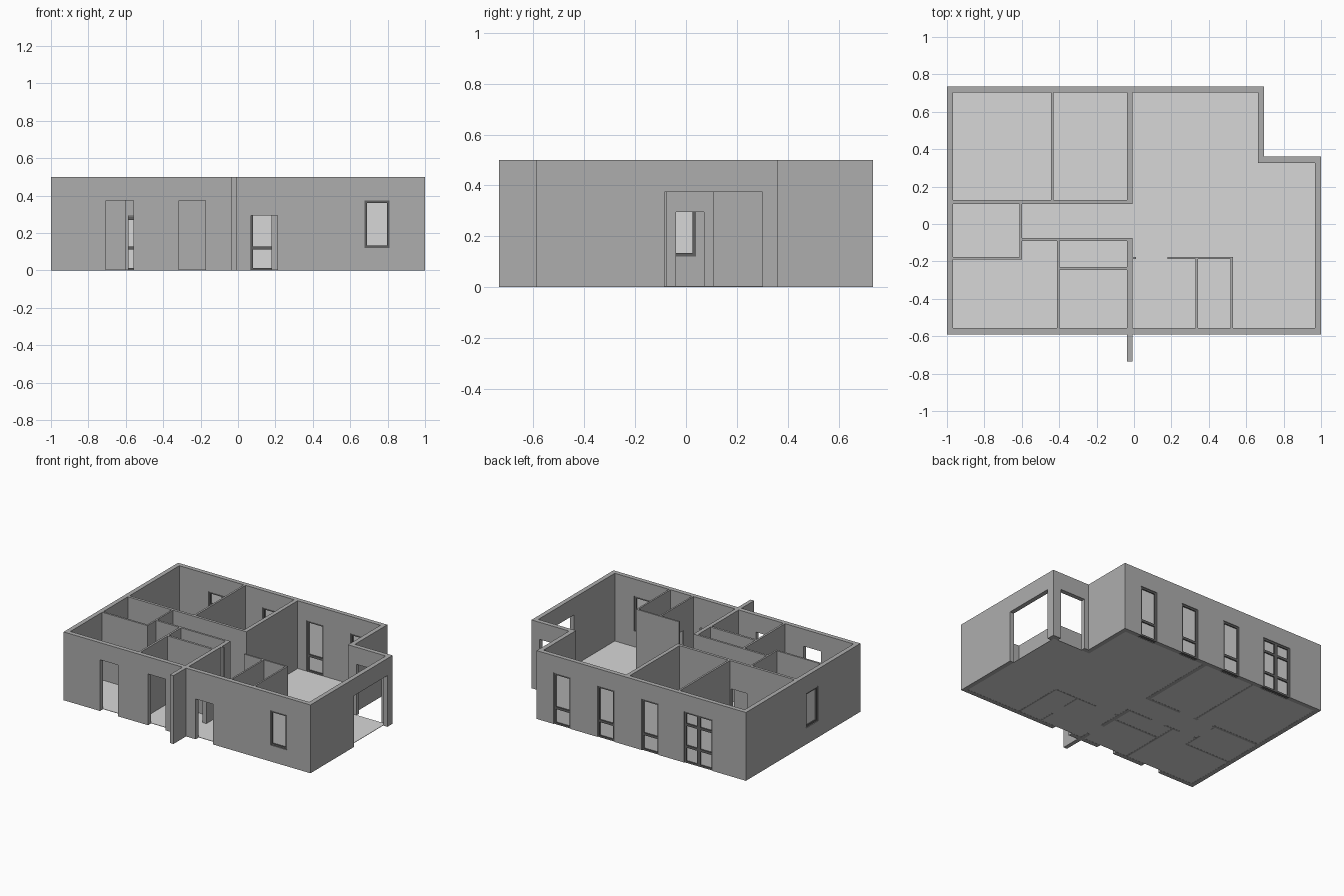
import bpy, bmesh
from mathutils import Vector

if "Cube" in bpy.data.objects:
    bpy.data.objects.remove(bpy.data.objects["Cube"])

H = 0.5          # wall height
DOOR, TALL = 0.295, 0.375


def material(name, v):
    m = bpy.data.materials.new(name)
    m.diffuse_color = (v, v, v, 1)
    m.use_nodes = True
    m.node_tree.nodes["Principled BSDF"].inputs["Base Color"].default_value = m.diffuse_color
    return m


WALL = material("wall grey", 0.42)
PALE = material("pale grey", 0.68)
DARK = material("frame dark grey", 0.12)


def add_box(bm, x0, x1, y0, y1, z0, z1):
    vs = bmesh.ops.create_cube(bm, size=1)["verts"]
    for v in vs:
        v.co = Vector(((x0 + x1) / 2 + v.co.x * (x1 - x0),
                       (y0 + y1) / 2 + v.co.y * (y1 - y0),
                       (z0 + z1) / 2 + v.co.z * (z1 - z0)))


def finish(bm, name, mat=None):
    bmesh.ops.recalc_face_normals(bm, faces=bm.faces)
    me = bpy.data.meshes.new(name)
    bm.to_mesh(me)
    bm.free()
    ob = bpy.data.objects.new(name, me)
    bpy.context.collection.objects.link(ob)
    if mat:
        me.materials.append(mat)
    return ob


def boxes(name, mat, items):
    bm = bmesh.new()
    for b in items:
        add_box(bm, *b)
    return finish(bm, name, mat)


def cut(ob, items):
    """Cut box openings out of a wall."""
    cutter = boxes("opening_cutter", None, items)
    cutter.hide_render = True
    mod = ob.modifiers.new("openings", "BOOLEAN")
    mod.operation, mod.solver, mod.object = "DIFFERENCE", "EXACT", cutter
    bpy.context.view_layer.objects.active = ob
    bpy.ops.object.modifier_apply(modifier=mod.name)
    bpy.data.objects.remove(cutter)


OUTER = [(-1, -.59), (1, -.59), (1, .36), (.695, .36), (.695, .735), (-1, .735)]
INNER = [(-.967, -.557), (.967, -.557), (.967, .327), (.662, .327),
         (.662, .702), (-.967, .702)]

# Outer wall ring
bm = bmesh.new()
rings = [[bm.verts.new((x, y, z)) for x, y in loop]
         for loop, z in ((OUTER, 0), (OUTER, H), (INNER, H), (INNER, 0))]
for a, b in zip(rings, rings[1:] + rings[:1]):
    for i in range(6):
        j = (i + 1) % 6
        bm.faces.new((a[i], a[j], b[j], b[i]))
shell = finish(bm, "outer_walls", WALL)

# Windows: (wall direction, wall outer and inner face, start, end, bottom, top, transoms, mullion)
WINDOWS = {
    "front_window": ("x", -.59, -.557, .675, .81, .12, TALL, [], False),
    "left_window": ("y", -1, -.967, -.10, .04, .12, TALL, [], False),
    "back_window_1": ("x", .702, .735, .42, .557, 0, TALL, [.12], False),
    "back_window_2": ("x", .702, .735, .065, .203, 0, TALL, [.12], False),
    "back_window_3": ("x", .702, .735, -.293, -.155, 0, TALL, [.12], False),
    "back_double_window": ("x", .702, .735, -.73, -.50, 0, TALL, [.12, .28], True),
}


def oriented(axis, s0, s1, c0, c1, z0, z1):
    return (s0, s1, c0, c1, z0, z1) if axis == "x" else (c0, c1, s0, s1, z0, z1)


openings = [
    (-.705, -.56, -.62, -.53, -.05, TALL),    # front doorways
    (-.315, -.175, -.62, -.53, -.05, TALL),
    (.07, .21, -.62, -.53, -.05, DOOR),
    (.94, 1.05, -.085, .30, -.05, TALL),      # wide corner openings
    (.73, .935, .30, .40, -.05, TALL),
]
openings += [oriented(ax, s0, s1, c0 - .02, c1 + .02, z0 or -.05, z1)
             for ax, c0, c1, s0, s1, z0, z1, _, _ in WINDOWS.values()]
cut(shell, openings)

# Window frames and panes
T = .014
for name, (ax, c0, c1, s0, s1, z0, z1, transoms, mullion) in WINDOWS.items():
    a, b, mid = c0 + .005, c1 - .005, (c0 + c1) / 2
    bars = [(s0, s0 + T, z0, z1), (s1 - T, s1, z0, z1),
            (s0 + T, s1 - T, z0, z0 + T), (s0 + T, s1 - T, z1 - T, z1)]
    bars += [(s0 + T, s1 - T, t - .009, t + .009) for t in transoms]
    if mullion:
        m = (s0 + s1) / 2
        bars.append((m - .013, m + .013, z0 + T, z1 - T))
    boxes(name + "_frame", DARK,
          [oriented(ax, p, q, a, b, u, v) for p, q, u, v in bars])
    boxes(name + "_pane", PALE,
          [oriented(ax, s0 + T, s1 - T, mid - .003, mid + .003, z0 + T, z1 - T)])

# Inside walls: x0, x1, y0, y1, doorways along the wall's length
WALLS = {
    "back_spine_wall": (-.037, -.008, .107, .702, []),
    "front_spine_wall": (-.037, -.008, -.557, -.075, [(-.49, -.355)]),
    "corridor_back_wall": (-.967, -.037, .107, .127, [(-.585, -.455), (-.42, -.30)]),
    "back_rooms_divider": (-.444, -.43, .127, .702, []),
    "corridor_end_wall": (-.612, -.6, -.176, .107, [(-.04, .07)]),
    "left_room_wall": (-.967, -.6, -.19, -.176, []),
    "corridor_front_wall": (-.6, -.037, -.09, -.075, [(-.585, -.46), (-.335, -.22)]),
    "front_rooms_divider": (-.413, -.398, -.557, -.09, []),
    "small_room_wall": (-.398, -.037, -.246, -.23, []),
    "hall_stub": (-.008, .012, -.188, -.176, []),
    "hall_back_wall": (.18, .528, -.188, -.176, []),
    "hall_side_wall": (.33, .342, -.557, -.188, [(-.44, -.32)]),
    "store_side_wall": (.516, .528, -.557, -.188, []),
}
for name, (x0, x1, y0, y1, doors) in WALLS.items():
    ob = boxes(name, WALL, [(x0, x1, y0, y1, 0, H)])
    if doors:
        if x1 - x0 > y1 - y0:
            cut(ob, [(p, q, y0 - .02, y1 + .02, -.05, DOOR) for p, q in doors])
        else:
            cut(ob, [(x0 - .02, x1 + .02, p, q, -.05, DOOR) for p, q in doors])

# Fin wall projecting from the front
boxes("front_fin_wall", WALL, [(-.037, -.008, -.735, -.59, 0, H)])

# Thin floor inside the outer walls
bm = bmesh.new()
face = bm.faces.new([bm.verts.new((x, y, .001)) for x, y in INNER])
top = bmesh.ops.extrude_face_region(bm, geom=[face])["geom"]
for v in top:
    if isinstance(v, bmesh.types.BMVert):
        v.co.z = .004
finish(bm, "floor", PALE)
